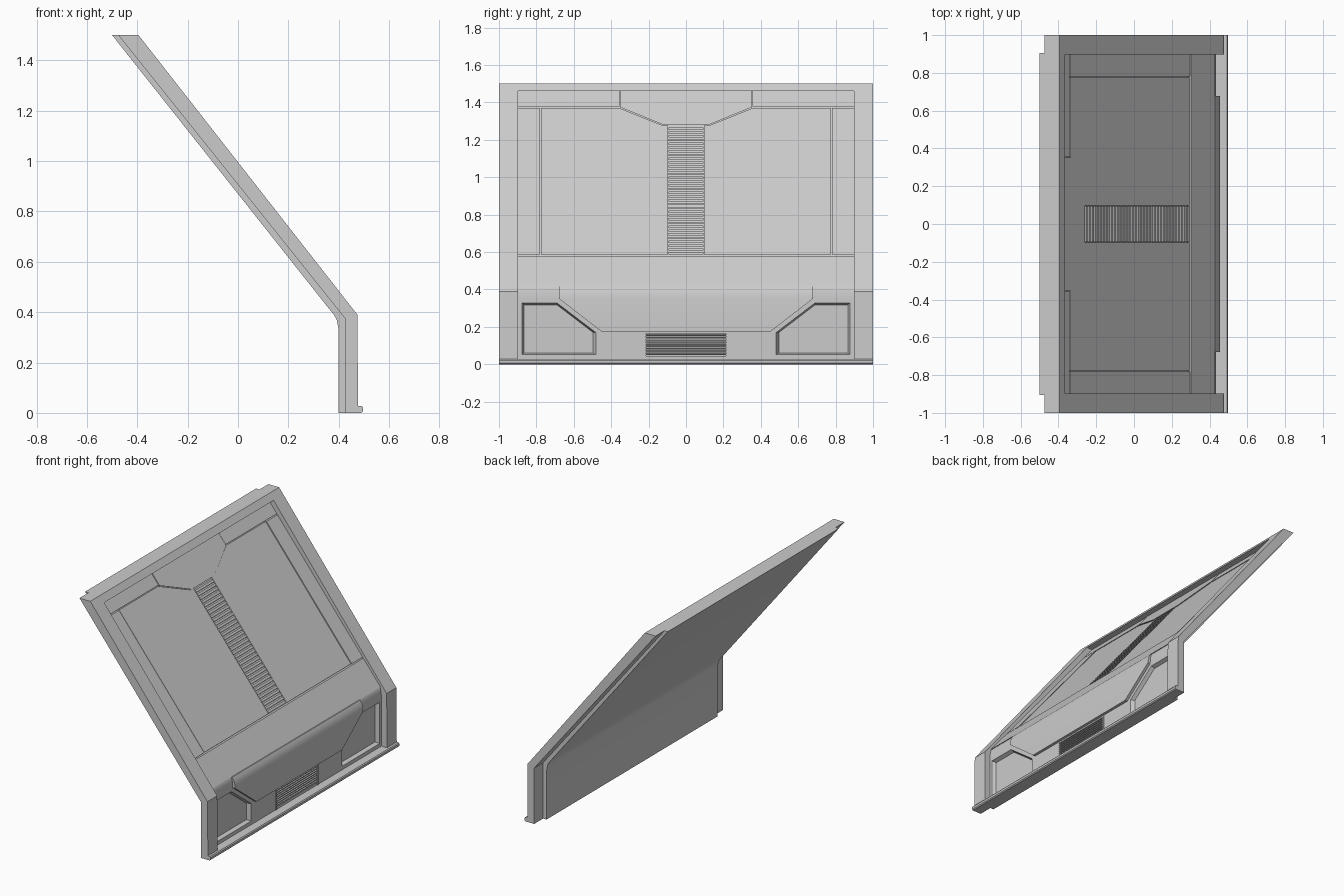
import bpy, bmesh, math

if "Cube" in bpy.data.objects:
    bpy.data.objects.remove(bpy.data.objects["Cube"], do_unlink=True)

grey = bpy.data.materials.new("light grey")
grey.use_nodes = True
grey.diffuse_color = (0.6, 0.6, 0.6, 1)
grey.node_tree.nodes["Principled BSDF"].inputs["Base Color"].default_value = (0.6, 0.6, 0.6, 1)


def loft(name, solids, smooth=False):
    """One object from solids, each a list of matching rings that get bridged and capped."""
    bm = bmesh.new()
    for rings in solids:
        loops = [[bm.verts.new(p) for p in ring] for ring in rings]
        n = len(loops[0])
        for a, b in zip(loops, loops[1:]):
            for i in range(n):
                j = (i + 1) % n
                bm.faces.new((a[i], a[j], b[j], b[i]))
        bm.faces.new(loops[0][::-1])
        bm.faces.new(loops[-1])
    bmesh.ops.recalc_face_normals(bm, faces=bm.faces[:])
    mesh = bpy.data.meshes.new(name)
    bm.to_mesh(mesh)
    bm.free()
    mesh.materials.append(grey)
    obj = bpy.data.objects.new(name, mesh)
    bpy.context.collection.objects.link(obj)
    if smooth:
        bpy.ops.object.select_all(action="DESELECT")
        obj.select_set(True)
        bpy.context.view_layer.objects.active = obj
        bpy.ops.object.shade_smooth_by_angle(angle=math.radians(30))
    return obj


def extrude(profile, y0, y1):
    """Rings of an x-z profile pulled along y."""
    return [[(x, y, z) for x, z in profile] for y in (y0, y1)]


def slope(z):
    """Front of the leaning panel."""
    return 0.296 - (z - 0.583) * 0.805


def plate(outline, front, back=-0.02, side=1):
    """Rings of a y-z outline laid on the leaning panel."""
    return [[(slope(z) + d, y * side, z) for y, z in outline] for d in (back, front)]


def rect(y0, y1, z0, z1):
    return [(y0, z0), (y1, z0), (y1, z1), (y0, z1)]


def both(outline, front):
    return [plate(outline, front, side=s) for s in (1, -1)]


# Main wall: bent slab with a recessed front and a top rim
wall = loft("wall", [extrude([
    (-0.5, 1.5), (0.38, 0.39), (0.392, 0.37), (0.4, 0.33), (0.4, 0), (0.435, 0),
    (0.435, 0.36), (0.432, 0.395), (0.425, 0.42), (0.284, 0.583),
    (slope(1.46) - 0.012, 1.46), (-0.364, 1.46), (-0.395, 1.5)], -0.905, 0.905)], True)

# Cutters: five-sided window recesses and the vent opening
window = [(0.88, 0.33), (0.69, 0.33), (0.48, 0.17), (0.48, 0.05), (0.88, 0.05)]
cuts = []
for s in (1, -1):
    cuts.append([[(x, s * (0.7 + (y - 0.7) * k), 0.18 + (z - 0.18) * k) for y, z in window]
                 for x, k in ((0.45, 1.03), (0.41, 0.92))])
cuts.append([[(x, y, z) for y, z in rect(-0.215, 0.215, 0.045, 0.165)] for x in (0.45, 0.415)])
cutter = loft("recess_cutter", cuts)
cutter.hide_render = True
mod = wall.modifiers.new("recesses", "BOOLEAN")
mod.operation = "DIFFERENCE"
mod.solver = "EXACT"
mod.object = cutter
bpy.context.view_layer.objects.active = wall
bpy.ops.object.modifier_apply(modifier=mod.name)
bpy.data.objects.remove(cutter, do_unlink=True)

# Side frames
post = [(-0.475, 1.5), (-0.395, 1.5), (0.474, 0.39), (0.477, 0), (0.425, 0), (0.425, 0.375)]
loft("side_frames", [extrude(post, s * 0.897, s) for s in (1, -1)])

# Bottom sill
loft("sill", [extrude([(0.425, 0), (0.49, 0), (0.497, 0.006), (0.497, 0.02),
                       (0.492, 0.027), (0.425, 0.027)], -1, 1)])

# Panels on the leaning face, parted by narrow seams
field = [(0.097, 0.586), (0.776, 0.586), (0.776, 1.371), (0.36, 1.371), (0.125, 1.277), (0.097, 1.277)]
loft("main_panels", both(field, 0))
loft("side_strips", both(rect(0.781, 0.9, 0.586, 1.371), 0.003))
loft("header_ends", both(rect(0.356, 0.9, 1.377, 1.462), 0.003))
loft("header_centre", [plate([(-0.352, 1.462), (-0.352, 1.374), (-0.12, 1.28),
                              (0.12, 1.28), (0.352, 1.374), (0.352, 1.462)], 0.006)])
loft("lower_panel", [plate(rect(-0.9, 0.9, 0.422, 0.58), 0.003)])

# Ribbed strip down the middle
ribs, low, high = 34, 0.588, 1.274
step = (high - low) / ribs
loft("centre_ribs", [plate(rect(-0.094, 0.094, low + i * step, low + (i + 0.6) * step), 0.001)
                     for i in range(ribs)])

# Rounded brow over the vent
rows = [(0.419, 0.678, 0.432), (0.4, 0.678, 0.444), (0.375, 0.678, 0.451),
        (0.35, 0.678, 0.454), (0.175, 0.452, 0.454)]
loft("brow", [[[(0.415, -w, z), (x, -w, z), (x, w, z), (0.415, w, z)] for z, w, x in rows]], True)

# Vent surround and slats
loft("vent_sides", [extrude([(0.42, 0.027), (0.44, 0.027), (0.44, 0.175), (0.42, 0.175)],
                            s * 0.215, s * 0.226) for s in (1, -1)])
slats = []
for i in range(8):
    z = 0.049 + i * 0.0145
    slats.append(extrude([(0.41, z), (0.437, z), (0.437, z + 0.006), (0.41, z + 0.01)], -0.215, 0.215))
loft("vent_slats", slats)
